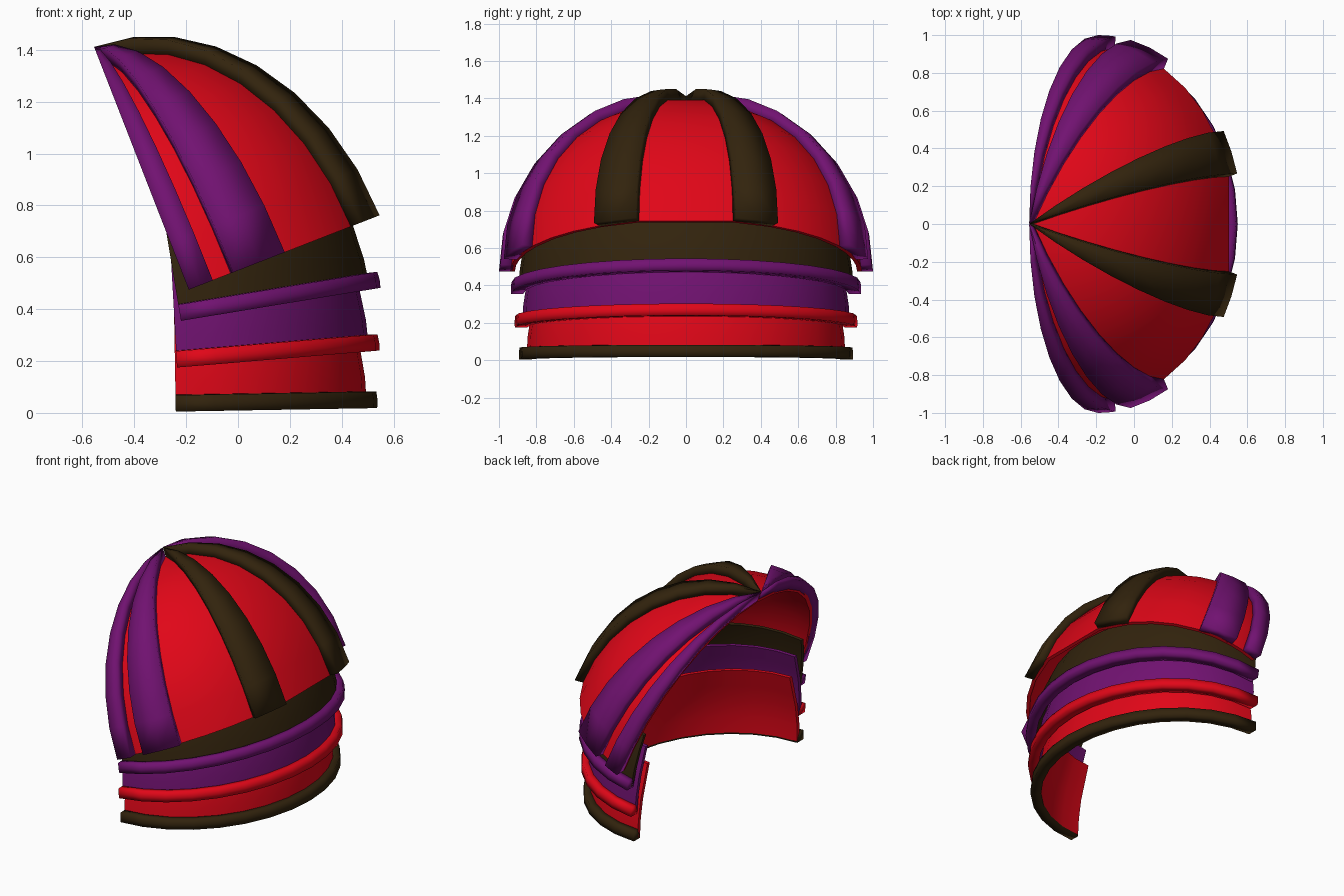
import bpy, bmesh
from math import sin, cos, radians
from mathutils import Vector

if "Cube" in bpy.data.objects:
    bpy.data.objects.remove(bpy.data.objects["Cube"])


def material(name, rgb):
    m = bpy.data.materials.new(name)
    m.diffuse_color = (*rgb, 1)
    m.use_nodes = True
    m.node_tree.nodes["Principled BSDF"].inputs["Base Color"].default_value = m.diffuse_color
    return m


RED = material("red", (0.75, 0.002, 0.009))
PURPLE = material("purple", (0.165, 0.006, 0.165))
BROWN = material("dark_brown", (0.032, 0.017, 0.004))


def loft(name, sections, mat, angle):
    """Skin a row of closed loops and cap both ends."""
    bm = bmesh.new()
    rows = [[bm.verts.new(p) for p in s] for s in sections]
    n = len(rows[0])
    for a, b in zip(rows, rows[1:]):
        for i in range(n):
            j = (i + 1) % n
            bm.faces.new((a[i], a[j], b[j], b[i]))
    bm.faces.new(rows[0])
    bm.faces.new(rows[-1][::-1])
    bmesh.ops.remove_doubles(bm, verts=bm.verts, dist=0.0005)
    bmesh.ops.recalc_face_normals(bm, faces=bm.faces)
    me = bpy.data.meshes.new(name)
    bm.to_mesh(me)
    bm.free()
    me.materials.append(mat)
    ob = bpy.data.objects.new(name, me)
    bpy.context.collection.objects.link(ob)
    bpy.ops.object.select_all(action='DESELECT')
    ob.select_set(True)
    bpy.context.view_layer.objects.active = ob
    bpy.ops.object.shade_smooth_by_angle(angle=radians(angle))
    return ob


def frame(tilt):
    t = radians(tilt)
    return Vector((cos(t), 0, sin(t))), Vector((-sin(t), 0, cos(t)))


# Dome: tilted quarter ellipsoid with ribs meeting at the apex
OUT, UP = frame(21.3)
CENTRE = Vector((-0.19, 0, 0.475))


def dome_point(phi, theta, s):
    p, t = radians(phi), radians(theta)
    return (CENTRE + OUT * (0.82 * s * sin(p) * cos(t)) + UP * (1.005 * s * sin(t))
            + Vector((0, s * cos(p) * cos(t), 0)))


def dome_part(name, phis, inner, outer, mat, angle):
    secs = []
    for k in range(9):
        th = min(90 * k / 8, 89.8)  # stop just short of the apex
        secs.append([dome_point(p, th, outer) for p in phis]
                    + [dome_point(p, th, inner) for p in reversed(phis)])
    return loft(name, secs, mat, angle)


half = [0, 7, 13, 21, 29, 40, 50, 60.5, 74.5]
dome_part("dome_shell", half + [180 - p for p in reversed(half)], 0.915, 0.94, RED, 40)

ribs = [("back_rib", 0, 7, PURPLE), ("side_rib", 13, 29, PURPLE), ("front_rib", 60.5, 74.5, BROWN)]
for name, a, b, mat in ribs:
    phis = [a, (a + b) / 2, b]
    for side in ("right", "left"):
        ph = phis if side == "right" else [180 - p for p in phis]
        dome_part(f"{name}_{side}", ph, 0.93, 1.0, mat, 120)


# Lower bands: tilted half-ellipse lames, each with a raised rim
def sweep(name, origin, tilt, lean, rx, ry, profile, mat, angle):
    """Sweep a (radial offset, height) profile round a half ellipse."""
    out, up = frame(tilt)[0], frame(lean)[1]
    secs = []
    for k in range(17):
        p = radians(180 * k / 16)
        secs.append([Vector(origin) + out * ((rx + d) * sin(p)) + up * h
                     + Vector((0, (ry + d) * cos(p), 0)) for d, h in profile])
    return loft(name, secs, mat, angle)


def body_profile(height):
    outer = [(-0.005, 0.01), (-0.01, 0.12), (-0.03, 0.25), (-0.06, 0.35)]
    if height > 0.36:
        outer.append((-0.06 - 0.3 * (height - 0.35), height))
    return outer + [(d - 0.025, h) for d, h in reversed(outer)]


RIM = [(-0.03, 0), (0.035, 0), (0.037, 0.03), (0.033, 0.063), (-0.008, 0.065), (-0.03, 0.02)]

# name, origin, tilt, body lean, radii, body height, colours
bands = [("upper", (-0.22, 0, 0.355), 9.4, 9.4, 0.745, 0.90, 0.36, BROWN, PURPLE),
         ("middle", (-0.235, 0, 0.175), 4.8, 3.2, 0.748, 0.88, 0.43, PURPLE, RED),
         ("lower", (-0.24, 0, 0.005), 1.0, 1.0, 0.742, 0.857, 0.47, RED, BROWN)]
for name, origin, tilt, lean, rx, ry, height, body_mat, rim_mat in bands:
    sweep(name + "_band", origin, tilt, lean, rx, ry, body_profile(height), body_mat, 40)
    sweep(name + "_band_rim", origin, tilt, tilt, rx, ry, RIM, rim_mat, 100)
